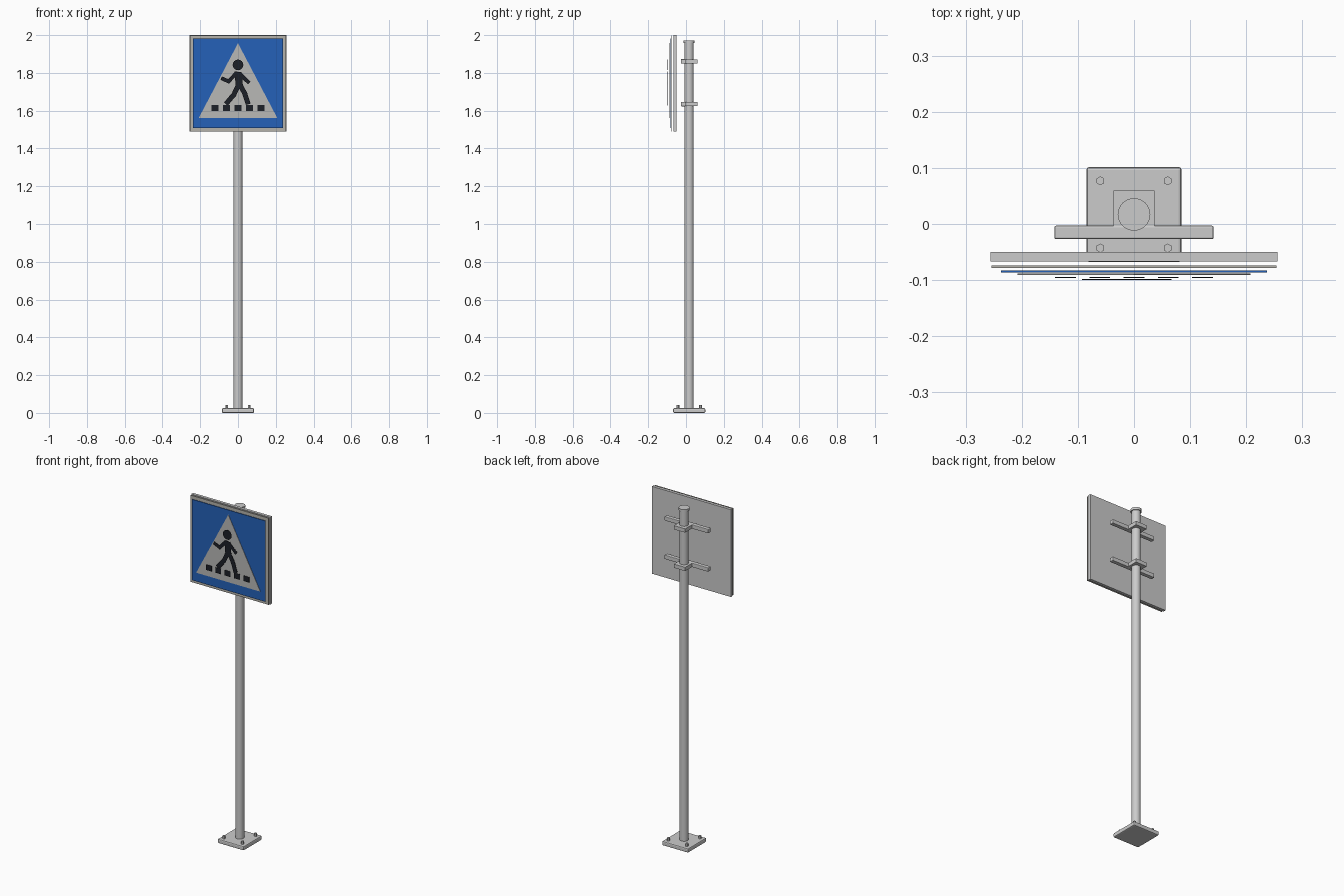
import bpy, bmesh, math
from mathutils import Vector

if "Cube" in bpy.data.objects:
    bpy.data.objects.remove(bpy.data.objects["Cube"])

PY = 0.017          # pole axis y
ZC = 1.745          # centre height of the sign


def material(name, rgb):
    m = bpy.data.materials.new(name)
    m.diffuse_color = (*rgb, 1)
    m.use_nodes = True
    m.node_tree.nodes["Principled BSDF"].inputs["Base Color"].default_value = m.diffuse_color
    return m


WHITE = material("white", (0.48, 0.48, 0.47))
BORDER = material("border", (0.46, 0.45, 0.41))
BLUE = material("blue", (0.018, 0.12, 0.48))
BLACK = material("black", (0.012, 0.014, 0.02))


def finish(bm, name, mat=None, bevel=0, smooth=False):
    bmesh.ops.recalc_face_normals(bm, faces=bm.faces)
    me = bpy.data.meshes.new(name)
    bm.to_mesh(me)
    bm.free()
    ob = bpy.data.objects.new(name, me)
    bpy.context.collection.objects.link(ob)
    if mat:
        me.materials.append(mat)
    if bevel:
        b = ob.modifiers.new("bevel", 'BEVEL')
        b.width, b.segments = bevel, 2
    if smooth:
        bpy.context.view_layer.objects.active = ob
        ob.select_set(True)
        bpy.ops.object.shade_smooth_by_angle(angle=math.radians(40))
        ob.select_set(False)
    return ob


def box(name, lo, hi, mat=None, bevel=0):
    bm = bmesh.new()
    bmesh.ops.create_cube(bm, size=1)
    lo, hi = Vector(lo), Vector(hi)
    for v in bm.verts:
        v.co = (lo + hi) / 2 + v.co * (hi - lo)
    return finish(bm, name, mat, bevel)


def cylinder(name, x, y, r, z0, z1, sides=32, bevel=0):
    bm = bmesh.new()
    bmesh.ops.create_cone(bm, cap_ends=True, segments=sides, radius1=r, radius2=r, depth=z1 - z0)
    bmesh.ops.translate(bm, vec=(x, y, (z0 + z1) / 2), verts=bm.verts)
    return finish(bm, name, None, bevel, sides > 8)


def add_plate(bm, pts, y0, y1):
    """Extruded flat outline in the sign plane; pts are (x, z)."""
    f = bm.faces.new([bm.verts.new((x, y0, z)) for x, z in pts])
    ext = bmesh.ops.extrude_face_region(bm, geom=[f])
    for v in ext["geom"]:
        if isinstance(v, bmesh.types.BMVert):
            v.co.y = y1


def plate(name, pts, y0, y1, mat):
    bm = bmesh.new()
    add_plate(bm, pts, y0, y1)
    return finish(bm, name, mat)


def square(h):
    return [(-h, ZC - h), (h, ZC - h), (h, ZC + h), (-h, ZC + h)]


# base plate, anchor bolts, pole and cap
box("base_plate", (-0.085, PY - 0.085, 0), (0.085, PY + 0.085, 0.025), bevel=0.006)
for sx in (-1, 1):
    for sy in (-1, 1):
        cylinder("anchor_bolt", sx * 0.06, PY + sy * 0.06, 0.008, 0.022, 0.042, 6)
cylinder("pole", 0, PY, 0.024, 0.02, 1.96)
cylinder("pole_cap", 0, PY, 0.029, 1.958, 1.972)

# clamps and horizontal brackets behind the sign
for z in (1.635, 1.861):
    box("clamp", (-0.0365, -0.013, z - 0.011), (0.0365, 0.06, z + 0.011))
    box("bracket_bar", (-0.142, -0.027, z - 0.012), (0.142, -0.003, z + 0.012), bevel=0.003)

# layered sign face
plate("sign_panel", square(0.256), -0.067, -0.05, None)
plate("white_border", square(0.254), -0.078, -0.074, BORDER)
plate("blue_field", square(0.237), -0.086, -0.083, BLUE)
plate("white_triangle", [(-0.208, 1.561), (0.208, 1.561), (0, 1.957)], -0.0905, -0.0885, WHITE)

# crossing stripes
for i in range(-2, 3):
    c = i * 0.061
    plate("stripe", [(c - 0.0185, 1.598), (c + 0.0185, 1.598), (c + 0.0185, 1.63), (c - 0.0185, 1.63)],
          -0.0965, -0.0945, BLACK)

# walking figure: head disc, torso and limb strokes
YF, YB = -0.0995, -0.0982
plate("head", [(0.028 * math.cos(a), 1.842 + 0.028 * math.sin(a))
               for a in (i * math.tau / 32 for i in range(32))], YF, YB, BLACK)
plate("torso", [(-0.018, 1.808), (0.02, 1.803), (0.026, 1.73), (-0.012, 1.725)], YF, YB, BLACK)


def limb(name, path, w):
    bm = bmesh.new()
    for p, q in zip(path, path[1:]):
        p, q = Vector(p), Vector(q)
        d = (q - p).normalized()
        n = Vector((-d.y, d.x)) * w / 2
        p, q = p - d * w * 0.25, q + d * w * 0.25
        add_plate(bm, [p + n, p - n, q - n, q + n], YF, YB)
    return finish(bm, name, BLACK)


limb("rear_arm", [(-0.010, 1.797), (-0.05, 1.755), (-0.084, 1.77)], 0.020)
limb("front_arm", [(0.012, 1.792), (0.056, 1.75)], 0.020)
limb("rear_leg", [(0.002, 1.735), (-0.022, 1.685), (-0.060, 1.640)], 0.026)
limb("front_leg", [(0.012, 1.735), (0.036, 1.69), (0.052, 1.640)], 0.026)
